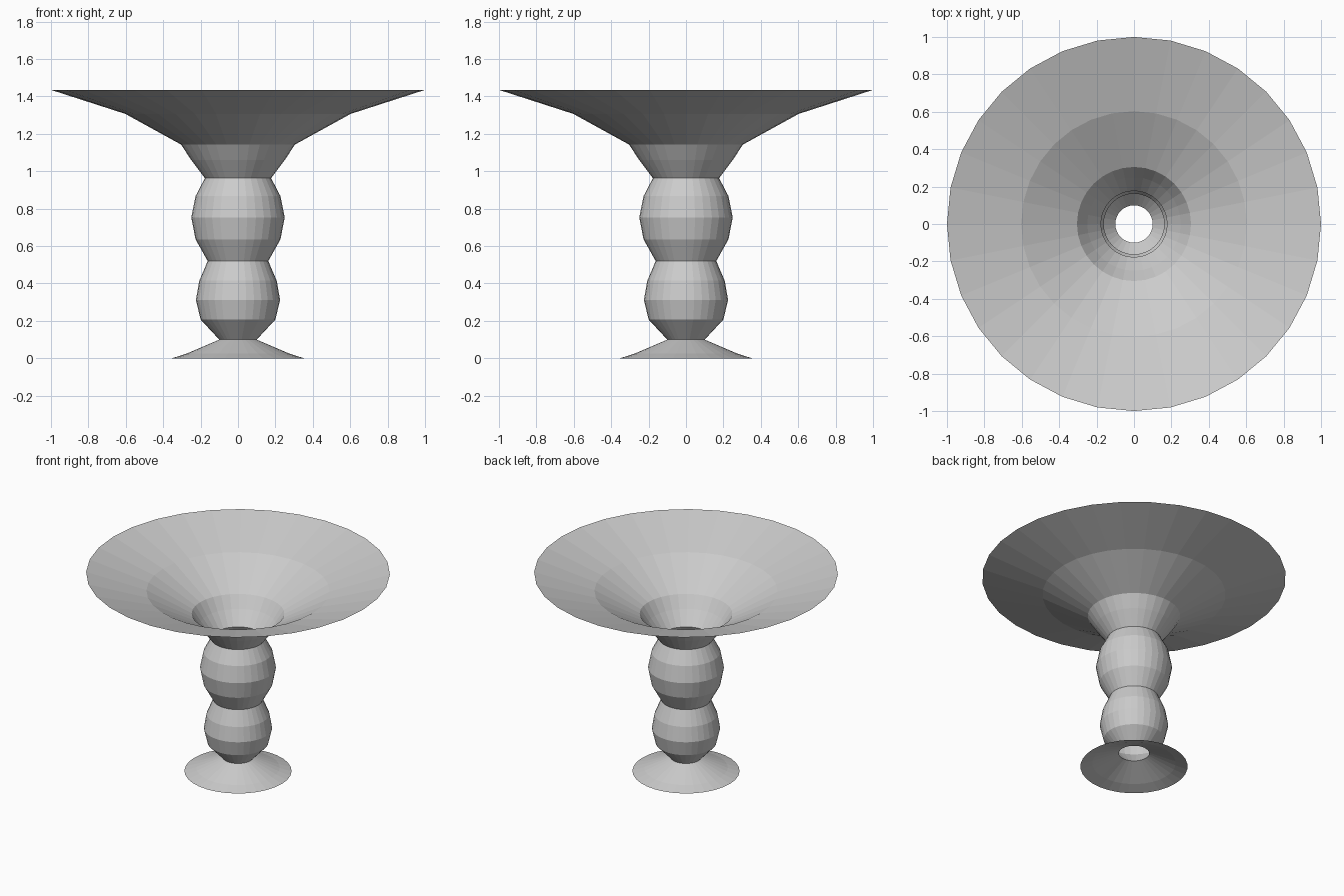
import bpy, bmesh
from math import cos, sin, tau

if "Cube" in bpy.data.objects:
    bpy.data.objects.remove(bpy.data.objects["Cube"])

SIDES = 32


def lathe(name, profile):
    """Open, thin shell: spin (radius, height) points around z."""
    bm = bmesh.new()
    rings = [[bm.verts.new((r * cos(tau * i / SIDES), r * sin(tau * i / SIDES), z))
              for i in range(SIDES)] for r, z in profile]
    for low, high in zip(rings, rings[1:]):
        for i in range(SIDES):
            j = (i + 1) % SIDES
            bm.faces.new((low[i], low[j], high[j], high[i]))
    mesh = bpy.data.meshes.new(name)
    bm.to_mesh(mesh)
    bm.free()
    obj = bpy.data.objects.new(name, mesh)
    bpy.context.collection.objects.link(obj)
    return obj


# Flared foot, open underneath
lathe("foot", [(0.353, 0), (0.275, 0.025), (0.10, 0.10)])

# Two stacked bulbs of the hollow stem
lathe("lower_bulb", [(0.10, 0.10), (0.20, 0.207), (0.225, 0.312),
                     (0.207, 0.415), (0.162, 0.52)])
lathe("upper_bulb", [(0.162, 0.52), (0.227, 0.636), (0.25, 0.753),
                     (0.227, 0.867), (0.177, 0.963)])

# Wide flaring bowl
lathe("bowl", [(0.177, 0.963), (0.25, 1.06), (0.305, 1.143),
               (0.603, 1.307), (1.0, 1.435)])
